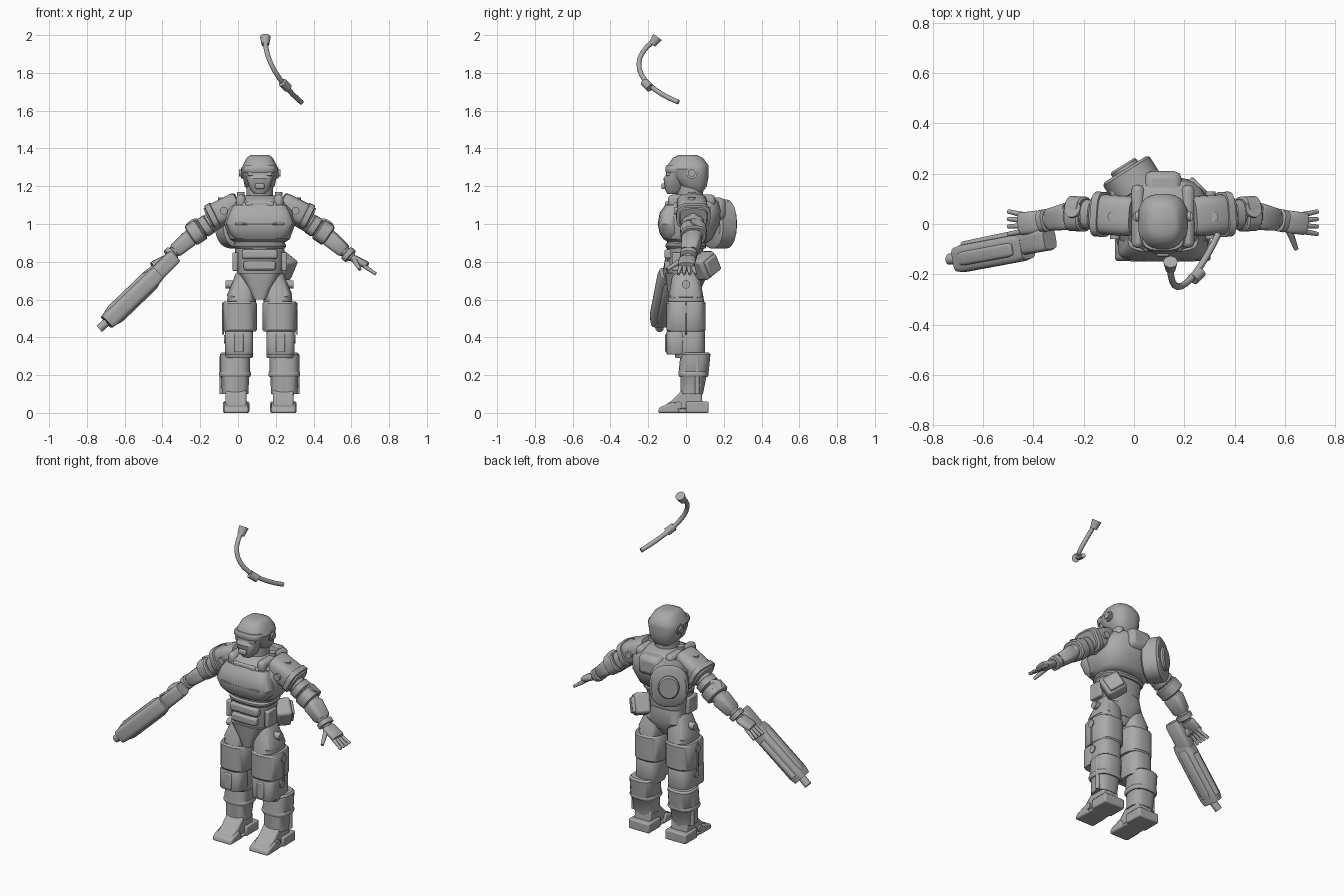
import bpy, bmesh
from math import cos, sin, pi, copysign
from mathutils import Vector, Matrix

if "Cube" in bpy.data.objects:
    bpy.data.objects.remove(bpy.data.objects["Cube"])

CENTRE = 0.115  # the body stands off the middle of the model
X, Y, Z = (Vector(axis) for axis in Matrix.Identity(3))
parts = []

grey = bpy.data.materials.new("armour_grey")
grey.use_nodes = True
grey.diffuse_color = (0.4, 0.4, 0.4, 1)
grey.node_tree.nodes["Principled BSDF"].inputs["Base Color"].default_value = grey.diffuse_color


def add_object(name, data):
    data.materials.append(grey)
    obj = bpy.data.objects.new(name, data)
    bpy.context.collection.objects.link(obj)
    obj.location.x = CENTRE
    return obj


def finish(name, bm, bevel=0):
    bmesh.ops.recalc_face_normals(bm, faces=bm.faces)
    mesh = bpy.data.meshes.new(name)
    bm.to_mesh(mesh)
    bm.free()
    obj = add_object(name, mesh)
    if bevel:
        modifier = obj.modifiers.new("Bevel", "BEVEL")
        modifier.width, modifier.segments = bevel, 2
    parts.append(obj)


def loft(name, rings, power=.75, x=0, sides=24, place=Matrix()):
    """Skin of rings (height, y, x radius, y radius); lower power is boxier."""
    bm = bmesh.new()
    loops = []
    for height, y, rx, ry in rings:
        loop = []
        for i in range(sides):
            angle = 2 * pi * (i + .5) / sides
            c, s = (copysign(abs(f(angle)) ** power, f(angle)) for f in (cos, sin))
            loop.append(bm.verts.new(place @ Vector((x + rx * c, y + ry * s, height))))
        loops.append(loop)
    for low, high in zip(loops, loops[1:]):
        for i in range(sides):
            bm.faces.new((low[i - 1], low[i], high[i], high[i - 1]))
    bm.faces.new(loops[0])
    bm.faces.new(loops[-1])
    finish(name, bm)


def drum(name, x, y, low, high, rx, ry, power=.7):
    """Upright armour ring with softened ends."""
    inner, step = .93, .01
    loft(name, [(low, y, rx * inner, ry * inner), (low + step, y, rx, ry),
                (high - step, y, rx, ry), (high, y, rx * inner, ry * inner)], power, x)


def limb(name, bone, depth, height, start=0, stop=1, end=1, power=.75, soft=.88):
    """Sleeve over part of a bone, tapering by end, with softened rims."""
    head, tail = (Vector(p) for p in bone)
    a, b = head.lerp(tail, start), head.lerp(tail, stop)
    place = Matrix.Translation(a) @ (b - a).to_track_quat("Z", "Y").to_matrix().to_4x4()
    rings = []
    for t, rim in ((0, soft), (.1, 1), (.9, 1), (1, soft)):
        size = rim * (1 + (end - 1) * t)
        rings.append((t * (b - a).length, 0, depth * size, height * size))
    loft(name, rings, power, place=place)


def rod(name, base, step, radius, end=1):
    limb(name, (base, Vector(base) + Vector(step)), radius, radius, end=end, power=1, soft=1)


def box(name, centre, size, bevel=.008, turn=Matrix()):
    bm = bmesh.new()
    place = Matrix.Translation(centre) @ turn @ Matrix.Diagonal((*size, 1))
    bmesh.ops.create_cube(bm, size=1, matrix=place)
    finish(name, bm, bevel)


def prism(name, outline, x, half):
    """Side outline of (y, z) points given thickness across x."""
    bm = bmesh.new()
    face = bm.faces.new([bm.verts.new((x - half, y, z)) for y, z in outline])
    made = bmesh.ops.extrude_face_region(bm, geom=[face])["geom"]
    moved = [v for v in made if isinstance(v, bmesh.types.BMVert)]
    bmesh.ops.translate(bm, vec=X * half * 2, verts=moved)
    finish(name, bm, .01)


def mirror(start):
    """Repeat every part made since start on the other side."""
    for obj in parts[start:]:
        data = obj.data.copy()
        data.transform(Matrix.Scale(-1, 4, X))
        data.flip_normals()
        copy = obj.copy()
        copy.data = data
        copy.name = obj.name.replace("left", "right")
        bpy.context.collection.objects.link(copy)
        parts.append(copy)


# Torso
loft("abdomen", [(.6, 0, .04, .04), (.66, 0, .09, .08), (.73, -.01, .12, .09), (.95, 0, .14, .1)])
loft("chest_shell", [(.9, .01, .13, .1), (.92, .01, .16, .13), (1, .02, .19, .16),
                     (1.07, .03, .18, .16), (1.12, .04, .14, .14), (1.15, .04, .09, .09)])
loft("chest_plate", [(.92, -.07, .13, .05), (.95, -.08, .16, .06), (1, -.09, .18, .06),
                     (1.06, -.08, .16, .06), (1.1, -.05, .14, .06)], power=.55)
box("chest_band", (0, -.14, 1), (.26, .02, .01), bevel=.004)
box("collar_front", (0, -.08, 1.1), (.15, .06, .04))
box("upper_back_plate", (0, .13, 1.08), (.15, .16, .12), bevel=.03)
drum("belt", 0, 0, .87, .9, .14, .11)
for label, z, width in (("upper", .84, .19), ("lower", .78, .17)):
    box(label + "_belly_plate", (0, -.09, z), (width, .05, .05), bevel=.012)
loft("groin_guard", [(.6, -.05, .03, .04), (.66, -.05, .06, .05), (.74, -.05, .11, .06)], power=.6)
loft("seat_guard", [(.64, .03, .05, .04), (.7, .04, .12, .06), (.78, .03, .11, .06)])
start = len(parts)
box("left_shoulder_strap", (.1, .03, 1.12), (.05, .25, .07), bevel=.02)
rod("left_strap_stud", (.1, .03, 1.15), Z * .02, .02)
box("left_waist_plate", (.13, -.03, .8), (.03, .09, .1))
mirror(start)

# Round pack and hip pouch
pack, outward = Vector((-.12, .17, 1)), Vector((-.5, .8, 0))
limb("round_pack", (pack - outward * .05, pack + outward * .06), .11, .13, power=.85)
limb("pack_cap", (pack, pack + outward * .08), .06, .07, power=1)
turn = Matrix.Rotation(-pi / 4, 4, "Z") @ Matrix.Rotation(pi / 6, 4, "Y")
box("hip_pouch", (.12, .1, .78), (.12, .09, .12), bevel=.015, turn=turn)
box("pouch_lid", (.14, .13, .78), (.09, .05, .09), turn=turn)

# Head
rod("neck", (0, .02, 1.1), Z * .12, .07)
loft("helmet", [(1.17, .05, .05, .04), (1.2, .04, .08, .07), (1.25, .02, .09, .1), (1.29, .01, .1, .11),
                (1.31, .01, .09, .11), (1.35, .01, .07, .08), (1.365, .01, .05, .05)])
loft("face_mask", [(1.16, -.07, .03, .03), (1.18, -.06, .05, .05), (1.24, -.06, .07, .06),
                   (1.27, -.04, .08, .06)])
drum("brow", 0, -.03, 1.27, 1.31, .09, .08, power=.6)
box("visor", (0, -.07, 1.265), (.13, .07, .02), bevel=.004)
box("mouth_guard", (0, -.12, 1.2), (.05, .02, .03))
start = len(parts)
rod("left_ear_disc", (.08, .03, 1.27), X * .02, .03)
rod("left_ear_cap", (.1, .03, 1.27), X * .01, .02)
mirror(start)

# Arms
start = len(parts)
shoulder, elbow, wrist = (.15, .03, 1.08), (.33, .04, .96), (.49, .01, .82)
upper_arm, forearm, pad = (shoulder, elbow), (elbow, wrist), ((.11, .03, 1.11), (.27, .04, 1.03))
limb("left_upper_arm", upper_arm, .06, .06, end=.8, power=1)
limb("left_shoulder_pad", pad, .08, .065, power=.6)
limb("left_pad_rim", pad, .09, .07, start=.75, stop=.95, power=.6)
rod("left_pad_stud", (.2, .03, 1.11), Z * .03, .02)
rod("left_pad_pin", (.19, -.06, 1.07), Y * .19, .02)
limb("left_arm_band", upper_arm, .06, .055, start=.65, stop=.85)
limb("left_elbow_guard", upper_arm, .07, .06, start=.88, stop=1.2)
rod("left_elbow_disc", elbow, (.03, .02, .05), .035)
limb("left_forearm", forearm, .06, .05, end=.5, power=1)
limb("left_forearm_plate", forearm, .055, .045, start=.25, stop=.75, end=.8, power=.5)
limb("left_wrist_cuff", forearm, .045, .04, start=.8, stop=.95)
limb("left_palm", (wrist, (.57, 0, .78)), .045, .02)
for finger, y in zip(("ring", "middle", "index", "outer"), (.05, .02, -.01, -.04)):
    rod(f"left_{finger}_finger", (.55, y * .7, .78), (.065, y * .3, -.045), .012, end=.7)
rod("left_thumb", (.5, -.02, .81), (.03, -.08, -.05), .015, end=.6)
mirror(start)

# Legs
start = len(parts)
hip = ((.1, 0, .57), (.07, 0, .74))
limb("left_hip", hip, .1, .08, end=.7)
limb("left_hip_plate", ((.13, 0, .6), (.09, 0, .73)), .09, .05, end=.7)
drum("left_thigh_armour", .105, 0, .43, .59, .09, .105)
drum("left_knee", .11, .02, .29, .44, .075, .08)
drum("left_knee_pad", .11, -.05, .31, .43, .075, .055, power=.6)
box("left_knee_ridge", (.11, -.1, .37), (.05, .02, .1))
loft("left_shin", [(.06, .03, .05, .05), (.12, .03, .06, .06), (.31, .05, .07, .08)], x=.125)
loft("left_shin_guard", [(.1, .03, .07, .06), (.2, .04, .075, .07), (.21, .04, .08, .08),
                         (.31, .05, .08, .08), (.32, .05, .07, .07)], x=.13)
drum("left_shin_band", .13, .04, .19, .22, .085, .08)
rod("left_calf_bar", (.2, .06, .1), Z * .2, .012)
prism("left_boot", [(-.14, .02), (-.07, .07), (-.02, .12), (.08, .13), (.09, .02)], .125, .055)
prism("left_toe_cap", [(-.15, 0), (-.14, .03), (-.06, .06), (-.03, 0)], .125, .065)
box("left_heel", (.125, .06, .03), (.14, .12, .06))
box("left_sole", (.125, 0, .01), (.12, .2, .02))
for label, z, reach in (("hip", .68, .06), ("thigh", .55, .08), ("knee", .39, .07)):
    rod(f"left_{label}_bolt", (.12, 0, z), X * reach, .022)
rod("left_ankle_bolt", (.1, -.04, .04), X * .09, .02)
box("left_thigh_seam", (.195, 0, .5), (.01, .01, .17), bevel=.002)
mirror(start)

# Gun in the right hand
gun = ((-.54, -.09, .74), (-.81, -.14, .48))
limb("gun_receiver", ((-.45, -.06, .83), (-.57, -.08, .71)), .045, .04, power=.45)
limb("gun_body", gun, .055, .045, power=.45)
limb("gun_top_rail", gun, .03, .055, start=.1, stop=.9, power=.4)
rod("gun_barrel", gun[1], (-.04, 0, -.035), .022)
rod("gun_side_tube", (-.6, -.05, .68), (-.19, -.04, -.18), .022)
rod("gun_grip", (-.53, -.08, .76), (0, .08, .02), .022)

# Floating hose with couplings
curve = bpy.data.curves.new("hose", "CURVE")
curve.dimensions, curve.bevel_depth, curve.use_fill_caps = "3D", .013, True
spline = curve.splines.new("BEZIER")
spline.bezier_points.add(1)
top, bottom = spline.bezier_points
top.co = top.handle_left = (.03, -.17, 1.97)
top.handle_right = (.03, -.33, 1.85)
bottom.handle_left = (.13, -.23, 1.72)
bottom.co = bottom.handle_right = (.22, -.04, 1.645)
add_object("hose", curve)
rod("hose_nozzle", (.03, -.18, 1.95), (0, .03, .04), .02, end=1.4)
rod("hose_coupling", (.12, -.22, 1.75), (.03, .03, -.03), .023)

# Smooth shading with sharp edges kept
bpy.ops.object.select_all(action="DESELECT")
for obj in parts:
    obj.select_set(True)
bpy.context.view_layer.objects.active = parts[0]
bpy.ops.object.shade_smooth_by_angle(angle=pi / 5)
